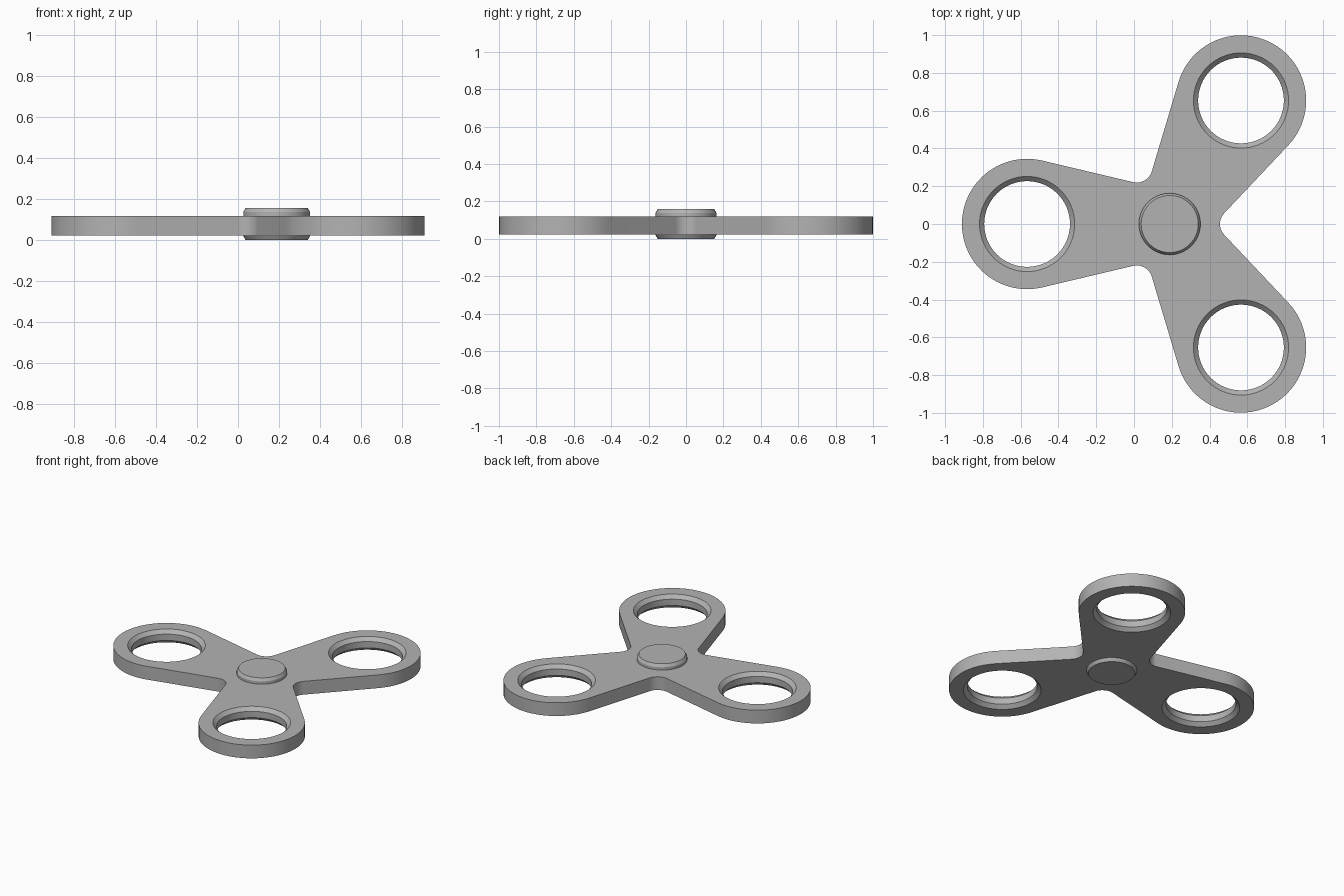
import bpy, bmesh
from math import cos, sin, radians, pi
from mathutils import Vector, Matrix

if "Cube" in bpy.data.objects:
    bpy.data.objects.remove(bpy.data.objects["Cube"])

HUB_X = 0.189            # hub centre
ARM = 0.755              # hub centre to lobe centre
LOBE_R = 0.345
TAPER = 13.3             # arm edge angle, degrees
Z0, Z1 = 0.023, 0.118    # plate bottom and top
ARM_ANGLES = (60, 180, 300)

# Darker grey for the whole model
grey = bpy.data.materials.new("dark_grey")
grey.diffuse_color = (0.45, 0.45, 0.45, 1)
grey.use_nodes = True
grey.node_tree.nodes["Principled BSDF"].inputs["Base Color"].default_value = grey.diffuse_color


def finish(bm, name):
    bmesh.ops.recalc_face_normals(bm, faces=bm.faces)
    mesh = bpy.data.meshes.new(name)
    bm.to_mesh(mesh)
    bm.free()
    mesh.materials.append(grey)
    obj = bpy.data.objects.new(name, mesh)
    bpy.context.collection.objects.link(obj)
    return obj


def lathe(name, profile, x, y, seg=64):
    """Closed solid of revolution from (radius, z) points."""
    bm = bmesh.new()
    rings = [[bm.verts.new((x + r * cos(2 * pi * i / seg), y + r * sin(2 * pi * i / seg), z))
              for i in range(seg)] for r, z in profile]
    for a, b in zip(rings, rings[1:]):
        for i in range(seg):
            j = (i + 1) % seg
            bm.faces.new((a[i], a[j], b[j], b[i]))
    bm.faces.new(rings[0])
    bm.faces.new(rings[-1])
    return finish(bm, name)


def arc(cx, cy, r, start, end, n):
    return [Vector((cx + r * cos(radians(start + (end - start) * i / n)),
                    cy + r * sin(radians(start + (end - start) * i / n)))) for i in range(n + 1)]


def smooth(obj):
    bpy.ops.object.select_all(action='DESELECT')
    obj.select_set(True)
    bpy.context.view_layer.objects.active = obj
    bpy.ops.object.shade_smooth_by_angle(angle=radians(30))


# Plate outline: round lobe plus inner fillet, repeated three times
side = 90 + TAPER
fillet = 0.349
sector = arc(ARM, 0, LOBE_R, -side, side, 40)
sector += arc(fillet * cos(radians(60)), fillet * sin(radians(60)), 0.083,
              180 + side, 300 - TAPER - 90, 12)
outline = []
for a in ARM_ANGLES:
    rot = Matrix.Rotation(radians(a), 2)
    outline += [rot @ p for p in sector]

bm = bmesh.new()
base = bm.faces.new([bm.verts.new((p.x + HUB_X, p.y, Z0)) for p in outline])
ext = bmesh.ops.extrude_face_region(bm, geom=[base], use_keep_orig=True)
bmesh.ops.translate(bm, vec=(0, 0, Z1 - Z0),
                    verts=[g for g in ext['geom'] if isinstance(g, bmesh.types.BMVert)])
body = finish(bm, "spinner_body")

# Holes chamfered on both faces
c, e = 0.025, 0.02
hole = [(0.252 + e, Z0 - e), (0.227, Z0 + c), (0.227, Z1 - c), (0.252 + e, Z1 + e)]
cutters = []
for a in ARM_ANGLES:
    cutter = lathe("hole_cutter", hole, HUB_X + ARM * cos(radians(a)), ARM * sin(radians(a)))
    cutter.hide_render = True
    cutters.append(cutter)
    mod = body.modifiers.new("hole", 'BOOLEAN')
    mod.operation = 'DIFFERENCE'
    mod.solver = 'EXACT'
    mod.object = cutter
bpy.context.view_layer.objects.active = body
for mod in list(body.modifiers):
    bpy.ops.object.modifier_apply(modifier=mod.name)
for cutter in cutters:
    bpy.data.objects.remove(cutter)
smooth(body)

# Centre finger cap, passing through the plate
cap = lathe("finger_cap", [(0.151, 0), (0.163, 0.02), (0.163, 0.138), (0.151, 0.158)], HUB_X, 0)
smooth(cap)
